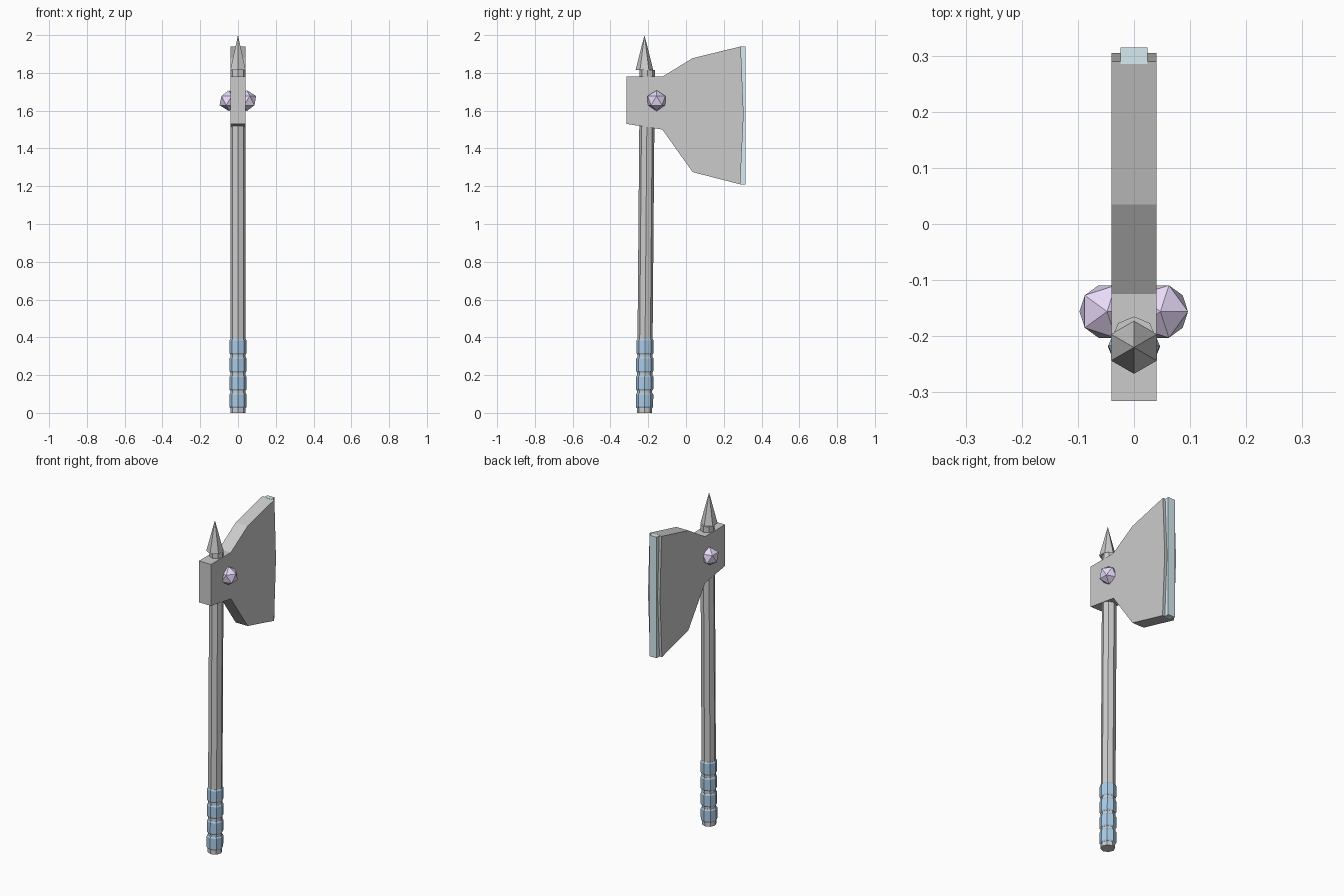
import bpy, bmesh, math

if "Cube" in bpy.data.objects:
    bpy.data.objects.remove(bpy.data.objects["Cube"])

SHAFT_Y = -0.22
LEAN = 0.015 / 1.8      # slight tilt of the shaft towards the blade


def material(name, rgb):
    m = bpy.data.materials.new(name)
    m.diffuse_color = (*rgb, 1)
    m.use_nodes = True
    m.node_tree.nodes["Principled BSDF"].inputs["Base Color"].default_value = m.diffuse_color
    return m


def finish(name, bm, mat=None):
    bmesh.ops.recalc_face_normals(bm, faces=bm.faces)
    me = bpy.data.meshes.new(name)
    bm.to_mesh(me)
    bm.free()
    ob = bpy.data.objects.new(name, me)
    bpy.context.collection.objects.link(ob)
    if mat:
        me.materials.append(mat)
    return ob


def plate(name, profile, half, mat=None):
    """Extrude a (y, z) outline symmetrically along x."""
    bm = bmesh.new()
    face = bm.faces.new([bm.verts.new((-half, y, z)) for y, z in profile])
    ext = bmesh.ops.extrude_face_region(bm, geom=[face])
    moved = [v for v in ext["geom"] if isinstance(v, bmesh.types.BMVert)]
    bmesh.ops.translate(bm, verts=moved, vec=(2 * half, 0, 0))
    return finish(name, bm, mat)


def lathe(name, rings, sides, lean=0.0, mat=None, turn=0.0):
    """Stack polygon rings (radius, z) around the shaft axis."""
    bm = bmesh.new()
    loops = []
    for r, z in rings:
        if r == 0:
            loops.append([bm.verts.new((0, SHAFT_Y + lean * z, z))] * sides)
            continue
        angles = [turn + 2 * math.pi * i / sides for i in range(sides)]
        loops.append([bm.verts.new((r * math.cos(a), SHAFT_Y + lean * z + r * math.sin(a), z))
                      for a in angles])
    for lo, hi in zip(loops, loops[1:]):
        for i in range(sides):
            j = (i + 1) % sides
            quad = [lo[i], lo[j], hi[j], hi[i]]
            bm.faces.new(list(dict.fromkeys(quad)))
    for loop, (r, z) in ((loops[0], rings[0]), (loops[-1], rings[-1])):
        if r:
            bm.faces.new(loop)
    return finish(name, bm, mat)


blue = material("grip_blue", (0.40, 0.60, 0.80))
ice = material("edge_blue", (0.68, 0.84, 0.89))
violet = material("gem_violet", (0.80, 0.70, 0.94))

# Axe head
plate("axe_head", [(-0.315, 1.78), (-0.125, 1.78), (0.035, 1.878), (0.29, 1.94),
                   (0.305, 1.58), (0.287, 1.21), (0.035, 1.275), (-0.125, 1.50),
                   (-0.315, 1.53)], 0.04)

# Cutting edge strip
plate("cutting_edge", [(0.285, 1.94), (0.315, 1.94), (0.315, 1.21), (0.285, 1.21)], 0.024, ice)

# Shaft and top spike
lathe("shaft", [(0.04, 0), (0.04, 1.815)], 8, LEAN)
lathe("spike", [(0.047, 1.815), (0, 2.0)], 6, turn=math.pi / 2)

# Grip bands
for i, z in enumerate((0.025, 0.118, 0.215, 0.31)):
    lathe(f"grip_band_{i + 1}", [(0.041, z), (0.046, z + 0.008), (0.046, z + 0.072), (0.041, z + 0.08)],
          8, LEAN, blue)

# Gems on both cheeks
for side, x in (("left", -0.048), ("right", 0.047)):
    bm = bmesh.new()
    bmesh.ops.create_icosphere(bm, subdivisions=1, radius=0.055)
    bmesh.ops.translate(bm, verts=bm.verts, vec=(x, -0.156, 1.653))
    finish(f"gem_{side}", bm, violet)
